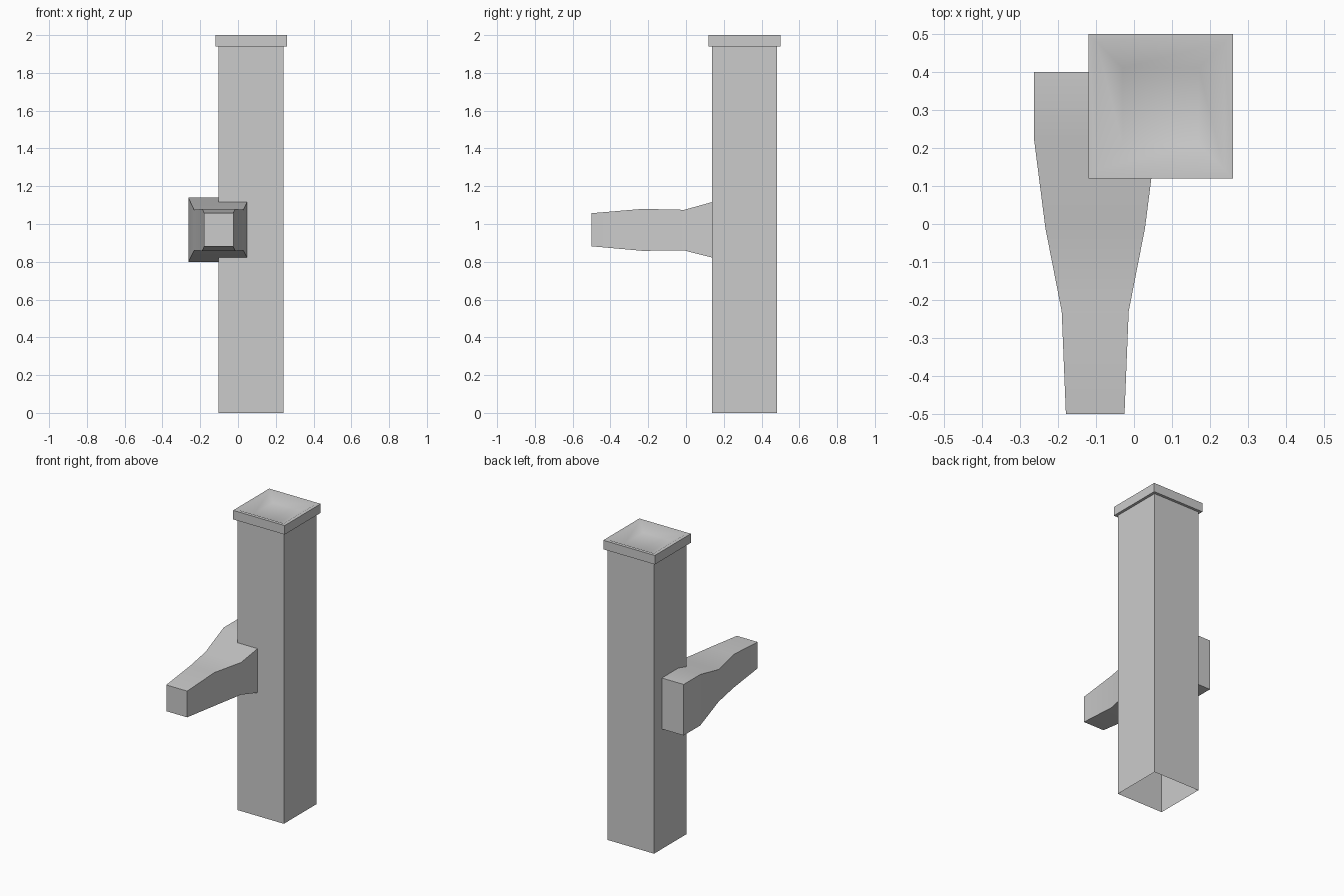
import bpy, bmesh

if "Cube" in bpy.data.objects:
    bpy.data.objects.remove(bpy.data.objects["Cube"])


def loft(name, rings, cap_start=True, cap_end=True):
    """Join matching four-point rings with quads into one object."""
    bm = bmesh.new()
    loops = [[bm.verts.new(p) for p in ring] for ring in rings]
    for a, b in zip(loops, loops[1:]):
        for i in range(4):
            j = (i + 1) % 4
            bm.faces.new((a[i], a[j], b[j], b[i]))
    if cap_start:
        bm.faces.new(loops[0][::-1])
    if cap_end:
        bm.faces.new(loops[-1])
    mesh = bpy.data.meshes.new(name)
    bm.to_mesh(mesh)
    bm.free()
    obj = bpy.data.objects.new(name, mesh)
    bpy.context.collection.objects.link(obj)
    bpy.ops.object.select_all(action='DESELECT')
    obj.select_set(True)
    bpy.context.view_layer.objects.active = obj
    bpy.ops.object.shade_smooth_by_angle(angle=0.55)
    return obj


def square(half, z, cx=0.07, cy=0.31):
    return [(cx + sx * half, cy + sy * half, z)
            for sx, sy in ((-1, -1), (1, -1), (1, 1), (-1, 1))]


def section(y, half_x, z0, z1, cx=-0.102):
    return [(cx - half_x, y, z0), (cx - half_x, y, z1),
            (cx + half_x, y, z1), (cx + half_x, y, z0)]


# Post with open base, overhanging cap and shallow dished top
loft("post", [square(h, z) for h, z in (
    (0.172, 0), (0.172, 1.94), (0.19, 1.94), (0.19, 2.0),
    (0.168, 2.0), (0.10, 1.965))], cap_start=False)

# Tapered handle passing through the side of the post
loft("handle", [section(*s) for s in (
    (0.40, 0.161, 0.80, 1.14), (0.225, 0.161, 0.80, 1.14),
    (-0.01, 0.131, 0.86, 1.075), (-0.23, 0.088, 0.858, 1.08),
    (-0.50, 0.077, 0.882, 1.057))])

# Make every face point outwards
for name in ("post", "handle"):
    mesh = bpy.data.objects[name].data
    bm = bmesh.new()
    bm.from_mesh(mesh)
    bmesh.ops.recalc_face_normals(bm, faces=bm.faces)
    bm.to_mesh(mesh)
    bm.free()
